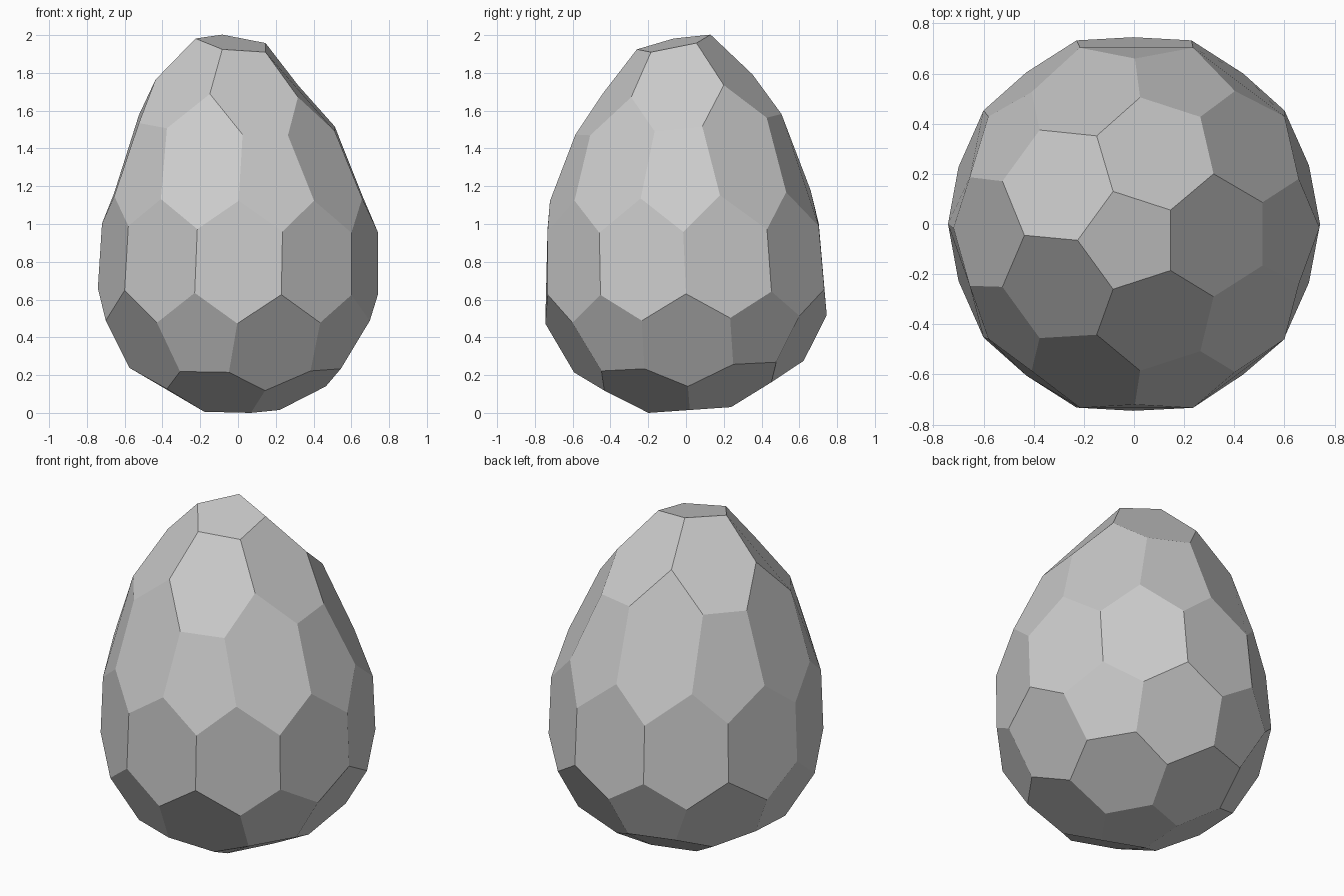
import bpy
import bmesh
from math import atan2, cos, sin

cube = bpy.data.objects.get("Cube")
if cube:
    bpy.data.objects.remove(cube, do_unlink=True)

# Corner rings, top to bottom:
# count, x radius, y radius, height, shift x, shift y, slope along x, slope along y
RINGS = [
    (5, .205, .205, 1.955, -.02, -.065, -.13, .2),
    (5, .417, .417, 1.73, -.02, -.045, -.08, .13),
    (10, .547, .547, 1.53, -.02, -.04, -.05, .1),
    (10, .69, .69, 1.15, 0, -.03, -.01, .04),
    (10, .73, .755, .98, .01, -.015, -.03, .02),
    (10, .742, .77, .645, 0, 0, -.02, .02),
    (10, .735, .745, .495, 0, 0, 0, .03),
    (10, .59, .61, .245, 0, .015, 0, .05),
    (5, .465, .465, .14, 0, .01, 0, .05),
    (5, .22, .23, .015, 0, .02, 0, .07),
]


def ring_corner(center, ring):
    """Place one corner on its slightly leaning ring."""
    _, rx, ry, height, shift_x, shift_y, slope_x, slope_y = ring
    angle = atan2(center.y, center.x)
    dx, dy = rx * cos(angle), ry * sin(angle)
    return (dx + shift_x, dy + shift_y, height + slope_x * dx + slope_y * dy)


def around(vert):
    """Faces around a vertex, counter-clockwise seen from outside."""
    normal = vert.co.normalized()
    side = normal.orthogonal().normalized()
    up = normal.cross(side)

    def turn(face):
        offset = face.calc_center_median() - vert.co
        return atan2(offset.dot(up), offset.dot(side))

    return sorted(vert.link_faces, key=turn)


# Guide sphere: each triangle becomes a corner, each vertex a facet
guide = bmesh.new()
bmesh.ops.create_icosphere(guide, subdivisions=2, radius=1)
queue = sorted(guide.faces, key=lambda f: -f.calc_center_median().z)

shell = bmesh.new()
corners = {}
for ring in RINGS:
    for face in queue[:ring[0]]:
        corners[face] = shell.verts.new(ring_corner(face.calc_center_median(), ring))
    queue = queue[ring[0]:]
for vert in guide.verts:
    shell.faces.new([corners[face] for face in around(vert)])
guide.free()

# Rest the shell on the ground
lowest = min(v.co.z for v in shell.verts)
for v in shell.verts:
    v.co.z -= lowest
bmesh.ops.recalc_face_normals(shell, faces=shell.faces)

mesh = bpy.data.meshes.new("faceted_egg")
shell.to_mesh(mesh)
shell.free()
egg = bpy.data.objects.new("faceted_egg", mesh)
bpy.context.collection.objects.link(egg)

# Plain grey stone
grey = bpy.data.materials.new("light_grey")
grey.use_nodes = True
color = (.6, .6, .6, 1)
grey.diffuse_color = color
grey.node_tree.nodes["Principled BSDF"].inputs["Base Color"].default_value = color
mesh.materials.append(grey)
